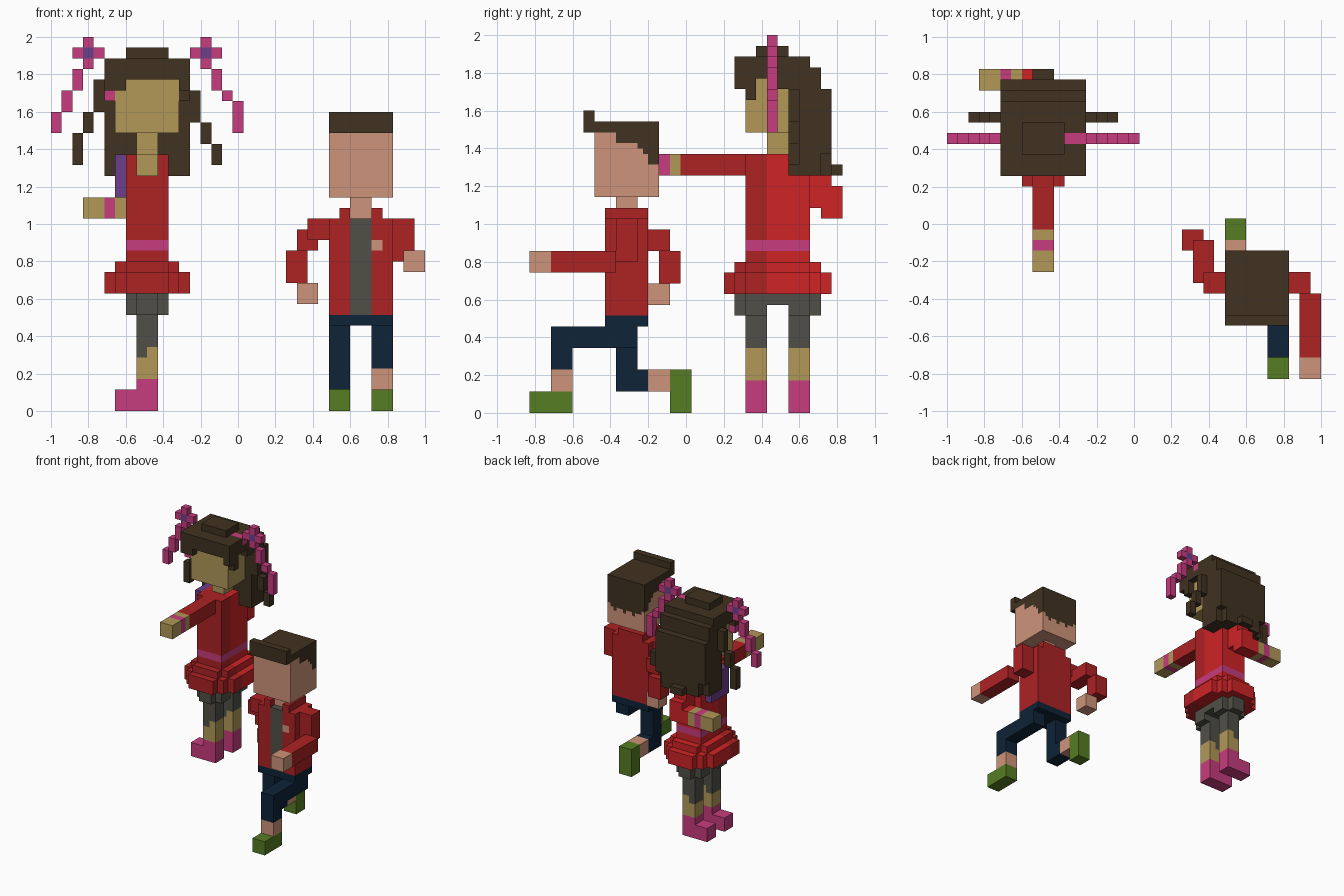
import bpy, bmesh

if "Cube" in bpy.data.objects:
    bpy.data.objects.remove(bpy.data.objects["Cube"])

# Block model: boxes are given in whole blocks (35 blocks = 2 units) and filled
# into a half-block grid; only the exposed skin of each part is then built.
H = 1 / 35
ORIGIN = (-1.0, -29 / 35, 0.0)
COLOURS = {
    "hair brown": (65, 50, 33), "tan skin": (178, 152, 88),
    "peach skin": (206, 148, 122), "dark red": (174, 34, 36),
    "bright red": (207, 35, 37), "pink": (198, 60, 126),
    "purple": (108, 62, 138), "grey": (80, 79, 71),
    "navy": (14, 35, 56), "green": (87, 125, 35),
}
cells = {}


def box(part, colour, x0, x1, y0, y1, z0, z1):
    for i in range(round(2 * x0), round(2 * x1)):
        for j in range(round(2 * y0), round(2 * y1)):
            for k in range(round(2 * z0), round(2 * z1)):
                cells[i, j, k] = (part, colour)


def two_reds(part, x0, x1, y0, y1, z0, z1):
    # the dress is dark red on its front third and bright red behind
    box(part, "dark red", x0, x1, y0, 22, z0, z1)
    box(part, "bright red", x0, x1, 22, y1, z0, z1)


# ---------------- Girl ----------------
# hair: cap, long back in layers, fringe and side locks
def hair(*b):
    box("girl_hair", "hair brown", *b)


hair(5, 13, 19, 26, 31, 33)
hair(7, 11, 21, 24, 33, 34)
hair(5, 13, 24, 26, 22, 33)
hair(5, 13, 26, 27, 22, 32)
hair(5, 13, 27, 28, 24, 30)
hair(6, 12, 27, 28, 22, 24)
hair(8, 10, 28, 29, 22, 23)
hair(5, 13, 23, 24, 30, 31)
for x0, x1 in ((5, 7), (12, 13)):
    hair(x0, x1, 19, 21, 30, 31)
for x in (5, 12):
    hair(x, x + 1, 20, 21, 29, 30)
for x, z0, z1 in ((4, 28, 31), (3, 26, 28), (2, 23, 26),
                  (13, 27, 30), (14, 25, 27), (15, 23, 25)):
    box("girl_hair_strands", "hair brown", x, x + 1, 24, 25, z0, z1)

# hair flowers, trailing ribbons and clip
for x in (3, 14):
    box("hair_flower", "pink", x - 1, x + 2, 22, 23, 33, 34)
    box("hair_flower", "pink", x, x + 1, 22, 23, 32, 35)
    box("hair_flower", "purple", x, x + 1, 22, 23, 33, 34)
for x, z0, z1 in ((2, 30, 32), (1, 28, 30), (0, 26, 28),
                  (15, 30, 32), (16, 29, 30), (17, 26, 29)):
    box("hair_ribbons", "pink", x, x + 1, 22, 23, z0, z1)
box("hair_ribbons", "pink", 11, 13, 22, 23, 32, 33)
box("hair_ribbons", "pink", 5, 6, 20, 21, 29, 30)

# head and neck
box("girl_head", "tan skin", 6, 12, 20, 24, 26, 30)
box("girl_head", "tan skin", 7, 12, 20, 24, 30, 31)
box("girl_head", "tan skin", 6, 7, 21, 23, 30, 31)
box("girl_neck", "tan skin", 8, 10, 22, 24, 24, 26)

# dress: bodice, belt, bib and rounded skirt in two tiers
two_reds("dress_bodice", 7, 11, 20, 26, 11, 24)
box("belt", "pink", 7, 11, 20, 26, 15, 16)
box("chest_bib", "purple", 6, 7, 21, 25, 20, 24)
for n in range(3):
    two_reds("skirt", 7 - n, 11 + n, 18 + n, 28 - n, 11, 13)
for n in range(2):
    two_reds("skirt", 7 - n, 11 + n, 19 + n, 27 - n, 13, 14)
box("belt", "pink", 7, 11, 20, 26, 15, 16)

# arm reaching forward, with bracelet
box("girl_front_arm", "dark red", 8, 10, 14, 20, 22, 24)
box("girl_front_arm", "tan skin", 8, 10, 10, 14, 22, 24)
box("girl_front_arm", "pink", 8, 10, 12, 13, 22, 24)
# bent arm at the back, with bracelet
box("girl_back_arm", "bright red", 8, 10, 26, 28, 19, 23)
box("girl_back_arm", "bright red", 8, 10, 27, 29, 18, 21)
box("girl_back_arm", "bright red", 7, 8, 27, 29, 18, 20)
box("girl_back_arm", "tan skin", 3, 7, 27, 29, 18, 20)
box("girl_back_arm", "pink", 5, 6, 27, 29, 18, 20)

# leggings, legs and shoes
box("leggings", "grey", 8, 10, 19, 27, 9, 11)
box("leggings", "grey", 7, 11, 20, 26, 9, 11)
for cell in [c for c in cells if 44 <= c[1] < 48 and c[2] in (18, 19)]:
    del cells[cell]  # gap between the legs
for y in (20, 24):
    box("leggings", "grey", 8, 10, y, y + 2, 6, 9)
    box("girl_legs", "tan skin", 8, 10, y, y + 2, 3, 6)
    box("leggings", "grey", 8, 9, y, y + 2, 5, 6)
    box("girl_shoes", "pink", 8, 10, y, y + 2, 0, 3)
    box("girl_shoes", "pink", 6, 8, y, y + 2, 0, 2)

# ---------------- Boy ----------------
# head, with stepped hairline down the sides and a ragged back
box("boy_head", "peach skin", 26, 32, 6, 12, 20, 26)
box("boy_hair", "hair brown", 26, 32, 5, 12, 26, 27)
box("boy_hair", "hair brown", 26, 32, 5, 6, 26, 28)
for y0, y1, z in ((8, 10, 25), (10, 10.5, 24.5), (10.5, 11, 24), (11, 12, 23)):
    box("boy_hair", "hair brown", 26, 32, y0, y1, z, 26)
for n in range(1, 11):
    box("boy_hair", "hair brown", 26 + n / 2, 26.5 + n / 2, 11.5, 12,
        22 if n % 3 == 0 else 22.5, 23)
box("boy_neck", "peach skin", 28, 30, 8, 10, 18, 20)

# jacket with collar, shirt front and badge
box("jacket", "dark red", 26, 32, 7, 11, 9, 18)
for x in (27, 30):
    box("jacket", "dark red", x, x + 1, 7, 11, 18, 19)
box("jacket", "dark red", 27, 31, 10, 11, 18, 19)
box("shirt", "grey", 28, 30, 7, 8, 9, 18)
box("badge", "peach skin", 30, 31, 7, 7.5, 15, 16)

# arm swinging back
box("boy_back_arm", "dark red", 24, 26, 8, 10, 16, 18)
box("boy_back_arm", "dark red", 23, 25, 9, 13, 15, 17)
box("boy_back_arm", "dark red", 22, 24, 12, 14, 12, 15)
box("boy_back_arm", "peach skin", 23, 25, 11, 13, 10, 12)
# arm swinging forward
box("boy_front_arm", "dark red", 32, 34, 8, 10, 14, 18)
box("boy_front_arm", "dark red", 33, 35, 2, 8, 13, 15)
box("boy_front_arm", "peach skin", 33, 35, 0, 2, 13, 15)

# trousers, ankles and shoes in a running stride
box("trousers", "navy", 26, 32, 7, 11, 8, 9)
box("trousers", "navy", 30, 32, 2, 10, 6, 8)
box("trousers", "navy", 30, 32, 2, 4, 4, 6)
box("boy_ankles", "peach skin", 30, 32, 2, 4, 2, 4)
box("boy_shoes", "green", 30, 32, 0, 4, 0, 2)
box("trousers", "navy", 26, 28, 8, 10, 4, 8)
box("trousers", "navy", 26, 28, 8, 11, 2, 4)
box("boy_ankles", "peach skin", 26, 28, 11, 13, 2, 4)
box("boy_shoes", "green", 26, 28, 13, 15, 0, 4)

# ---------------- Build the meshes ----------------
materials = {}
for name, rgb in COLOURS.items():
    lin = [((c / 255 + 0.055) / 1.055) ** 2.4 for c in rgb]
    materials[name] = bpy.data.materials.new(name)
    materials[name].diffuse_color = (*lin, 1)

for part in sorted({p for p, _ in cells.values()}):
    bm, verts, slots = bmesh.new(), {}, []
    for cell, (owner, colour) in cells.items():
        if owner != part:
            continue
        if colour not in slots:
            slots.append(colour)
        for axis in range(3):
            u, v = (axis + 1) % 3, (axis + 2) % 3
            for side in (0, 1):
                near = list(cell)
                near[axis] += 2 * side - 1
                if tuple(near) in cells:
                    continue
                quad = []
                for du, dv in ((0, 0), (1, 0), (1, 1), (0, 1)):
                    p = list(cell)
                    p[axis] += side
                    p[u] += du
                    p[v] += dv
                    p = tuple(p)
                    if p not in verts:
                        verts[p] = bm.verts.new([o + c * H for o, c in zip(ORIGIN, p)])
                    quad.append(verts[p])
                face = bm.faces.new(quad if side else quad[::-1])
                face.material_index = slots.index(colour)
    # merge flat areas of one colour
    bmesh.ops.dissolve_limit(bm, angle_limit=0.01, verts=bm.verts[:],
                             edges=bm.edges[:], delimit={'MATERIAL'})
    mesh = bpy.data.meshes.new(part)
    bm.to_mesh(mesh)
    bm.free()
    for colour in slots:
        mesh.materials.append(materials[colour])
    bpy.context.collection.objects.link(bpy.data.objects.new(part, mesh))

for m in bpy.data.materials:
    if m.users and not m.is_grease_pencil:
        m.use_nodes = True
        m.node_tree.nodes["Principled BSDF"].inputs["Base Color"].default_value = m.diffuse_color
